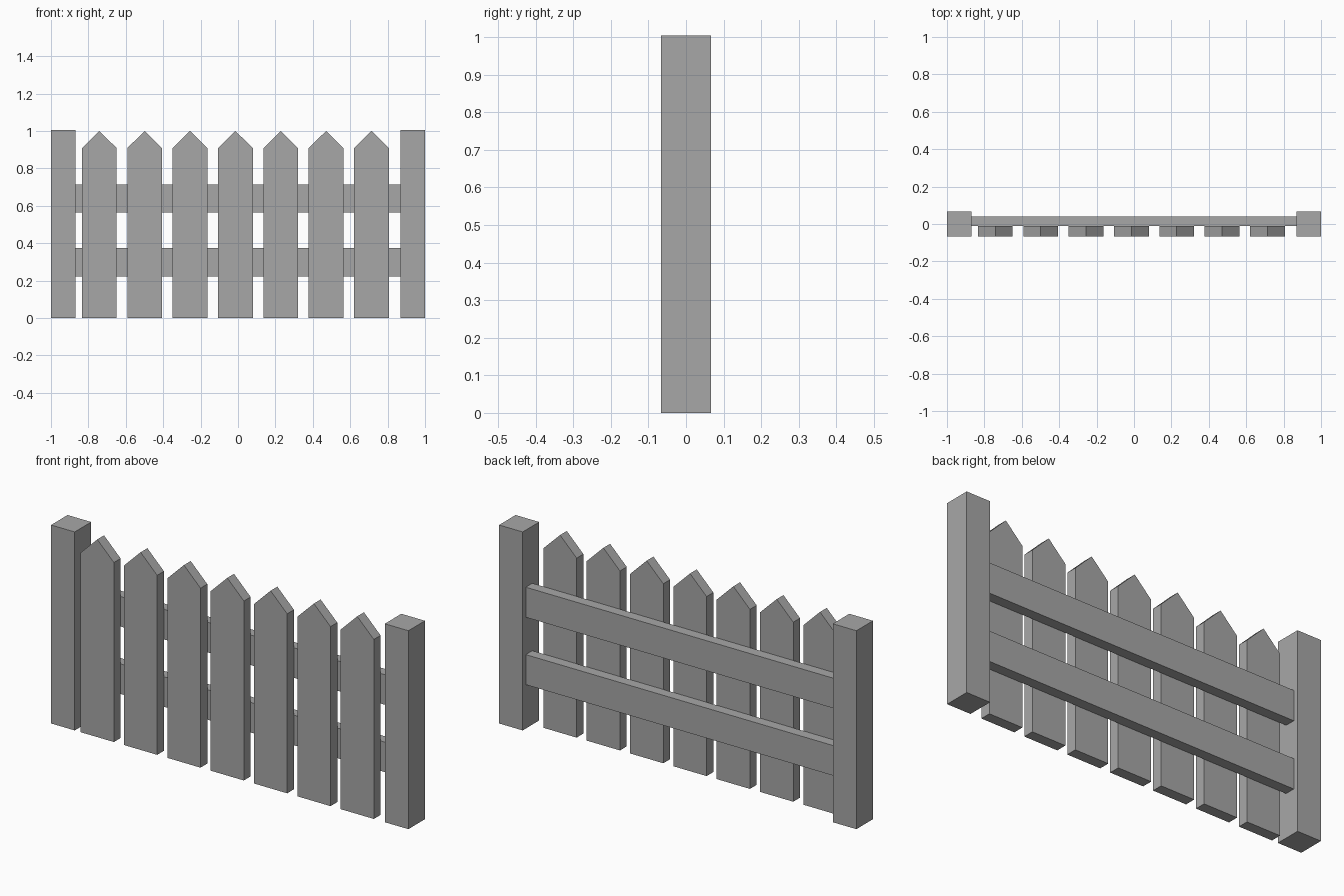
import bpy
import bmesh

default = bpy.data.objects.get("Cube")
if default:
    bpy.data.objects.remove(default, do_unlink=True)

# One plain grey for the whole fence
GREY = (0.39, 0.39, 0.39, 1.0)
grey = bpy.data.materials.new("plain_grey")
grey.use_nodes = True
grey.diffuse_color = GREY
grey.node_tree.nodes["Principled BSDF"].inputs["Base Color"].default_value = GREY


def extrude_outline(name, outline, y_front, y_back, x=0.0):
    """Extrude a front-facing (x, z) outline from y_front to y_back."""
    bm = bmesh.new()
    face = bm.faces.new([bm.verts.new((px, y_front, pz)) for px, pz in outline])
    extruded = bmesh.ops.extrude_face_region(bm, geom=[face])["geom"]
    moved = [v for v in extruded if isinstance(v, bmesh.types.BMVert)]
    bmesh.ops.translate(bm, verts=moved, vec=(0, y_back - y_front, 0))
    bmesh.ops.recalc_face_normals(bm, faces=bm.faces)
    mesh = bpy.data.meshes.new(name)
    bm.to_mesh(mesh)
    bm.free()
    mesh.materials.append(grey)
    obj = bpy.data.objects.new(name, mesh)
    obj.location.x = x
    bpy.context.collection.objects.link(obj)


def rectangle(half_width, bottom, top):
    return [(-half_width, bottom), (half_width, bottom),
            (half_width, top), (-half_width, top)]


# Square end posts
POST_HALF = 0.066
for side, sign in (("right", -1), ("left", 1)):
    extrude_outline(f"{side}_post", rectangle(POST_HALF, 0, 1.004),
                    -POST_HALF, POST_HALF, sign * (1 - POST_HALF))

# Horizontal rails between the posts
for level, bottom in (("lower", 0.222), ("upper", 0.563)):
    extrude_outline(f"{level}_rail", rectangle(0.87, bottom, bottom + 0.152),
                    -0.011, 0.041)

# Pointed pickets on the front of the rails
COUNT, PITCH, HALF = 7, 0.2425, 0.093
picket_outline = [(-HALF, 0), (HALF, 0), (HALF, 0.908), (0, 1), (-HALF, 0.908)]
for i in range(COUNT):
    x = (i - COUNT // 2) * PITCH - 0.014
    extrude_outline(f"picket_{i + 1}", picket_outline, -0.066, -0.012, x)
